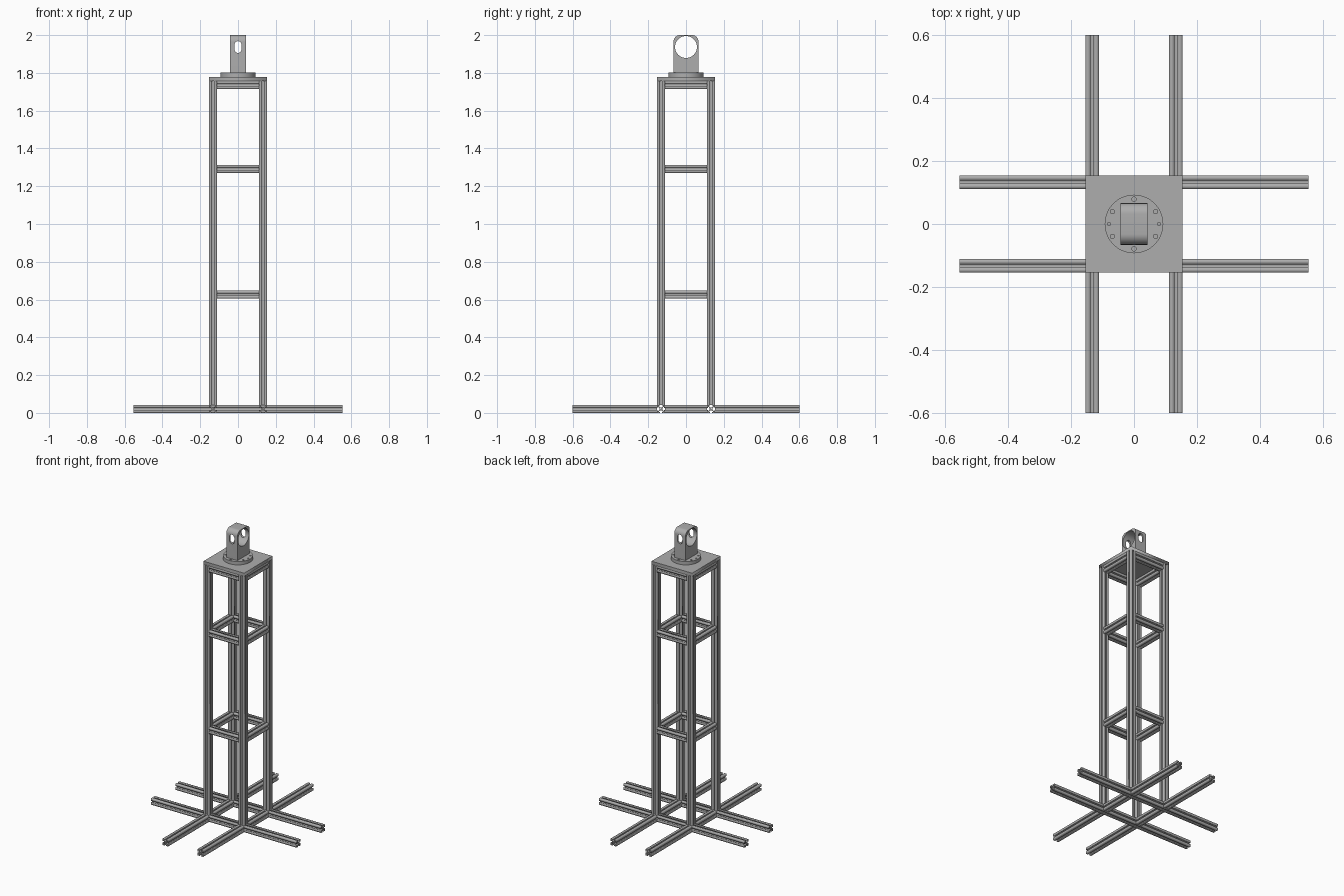
import bpy, bmesh, math
from mathutils import Matrix, Vector

if "Cube" in bpy.data.objects:
    bpy.data.objects.remove(bpy.data.objects["Cube"])

grey = bpy.data.materials.new("aluminium grey")
grey.use_nodes = True
colour = (0.42, 0.42, 0.42, 1)
grey.diffuse_color = colour
grey.node_tree.nodes["Principled BSDF"].inputs["Base Color"].default_value = colour

S = 0.0425        # beam width
H = S / 2
C = 0.133         # beam centre offset
INNER = C - H
OUTER = C + H
PLATE_Z = 1.757


def circle(r, n=32, x=0, y=0):
    return [(x + r * math.cos(math.tau * i / n), y + r * math.sin(math.tau * i / n)) for i in range(n)]


def extruded(name, loops, depth, matrix):
    """Solid from an outline and its holes, centred along its local z."""
    curve = bpy.data.curves.new(name, "CURVE")
    curve.dimensions = "2D"
    curve.fill_mode = "BOTH"
    curve.extrude = depth / 2
    for loop in loops:
        spline = curve.splines.new("POLY")
        spline.points.add(len(loop) - 1)
        for p, (x, y) in zip(spline.points, loop):
            p.co = (x, y, 0, 1)
        spline.use_cyclic_u = True
    temp = bpy.data.objects.new(name, curve)
    bpy.context.collection.objects.link(temp)
    deps = bpy.context.evaluated_depsgraph_get()
    mesh = bpy.data.meshes.new_from_object(temp.evaluated_get(deps))
    bpy.data.objects.remove(temp)
    bm = bmesh.new()
    bm.from_mesh(mesh)
    bmesh.ops.remove_doubles(bm, verts=bm.verts, dist=1e-5)
    bmesh.ops.recalc_face_normals(bm, faces=bm.faces)
    bm.transform(matrix)
    bm.to_mesh(mesh)
    bm.free()
    mesh.materials.clear()
    mesh.materials.append(grey)
    obj = bpy.data.objects.new(name, mesh)
    bpy.context.collection.objects.link(obj)
    return obj


def smooth(obj):
    bpy.ops.object.select_all(action="DESELECT")
    obj.select_set(True)
    bpy.context.view_layer.objects.active = obj
    bpy.ops.object.shade_smooth_by_angle(angle=math.radians(30))


# T-slot beam section: one side with its slot, turned four times
side = [(1, -1), (1, -.24), (.78, -.24), (.78, -.5), (.66, -.5), (.38, -.22),
        (.38, .22), (.66, .5), (.78, .5), (.78, .24), (1, .24)]
section = []
for k in range(4):
    turn = Matrix.Rotation(k * math.pi / 2, 2)
    section += [tuple(turn @ Vector(p) * H) for p in side]
bore = circle(0.17 * H, 12)


def beam(name, start, end):
    start, end = Vector(start), Vector(end)
    axis = end - start
    turn = axis.to_track_quat("Z", "Y").to_matrix().to_4x4()
    extruded(name, [section, bore], axis.length, Matrix.Translation((start + end) / 2) @ turn)


# Base rails, with the cross rails butted against them, and posts
for s, fb in ((-1, "front"), (1, "back")):
    beam(f"base_rail_{fb}", (-0.554, s * C, H), (0.554, s * C, H))
    for t, lr in ((-1, "right"), (1, "left")):
        beam(f"base_leg_{fb}_{lr}", (t * C, s * OUTER, H), (t * C, s * 0.6, H))
        beam(f"post_{fb}_{lr}", (t * C, s * C, S), (t * C, s * C, PLATE_Z))
for t, lr in ((-1, "right"), (1, "left")):
    beam(f"base_link_{lr}", (t * C, -INNER, H), (t * C, INNER, H))

# Rings of braces between the posts
for level, z in (("lower", 0.626), ("middle", 1.292), ("top", PLATE_Z - H)):
    for s, fb, lr in ((-1, "front", "right"), (1, "back", "left")):
        beam(f"{level}_brace_{fb}", (-INNER, s * C, z), (INNER, s * C, z))
        beam(f"{level}_brace_{lr}", (s * C, -INNER, z), (s * C, INNER, z))

# Top plate
P = OUTER
extruded("top_plate", [[(-P, -P), (P, -P), (P, P), (-P, P)]], 0.022,
         Matrix.Translation((0, 0, PLATE_Z + 0.011)))

# Round flange with bolt holes
holes = []
for deg in (0, 30, 90, 150, 180, 210, 270, 330):
    a = math.radians(deg)
    holes.append(circle(0.005 if deg % 180 == 0 else 0.007, 16, 0.079 * math.cos(a), 0.079 * math.sin(a)))
flange = extruded("flange", [circle(0.093, 64)] + holes, 0.023, Matrix.Translation((0, 0, 1.7905)))
smooth(flange)

# Bearing block: rounded top and a large bore along x
W, R, TOP, EYE = 0.066, 0.034, 2.0, 1.937
outline = [(-W, 1.80), (W, 1.80)]
for sx, first in ((1, 0), (-1, 90)):
    for i in range(11):
        a = math.radians(first + 9 * i)
        outline.append((sx * (W - R) + R * math.cos(a), TOP - R + R * math.sin(a)))
along_x = Matrix(((0, 0, 1, 0), (1, 0, 0, 0), (0, 1, 0, 0), (0, 0, 0, 1)))
block = extruded("bearing_block", [outline, circle(0.058, 48, 0, EYE)], 0.085, along_x)

# Upright slots through the thin front and back walls
slot = []
for first, dz in ((0, 0.013), (180, -0.013)):
    for i in range(13):
        a = math.radians(first + 15 * i)
        slot.append((0.018 * math.cos(a), EYE + dz + 0.018 * math.sin(a)))
along_y = Matrix.Rotation(math.pi / 2, 4, "X")
cutter = extruded("slot_cutter", [slot], 0.3, along_y)
cutter.hide_render = True
cut = block.modifiers.new("slots", "BOOLEAN")
cut.object = cutter
cut.solver = "EXACT"
bpy.context.view_layer.objects.active = block
bpy.ops.object.modifier_apply(modifier=cut.name)
bpy.data.objects.remove(cutter)
smooth(block)
